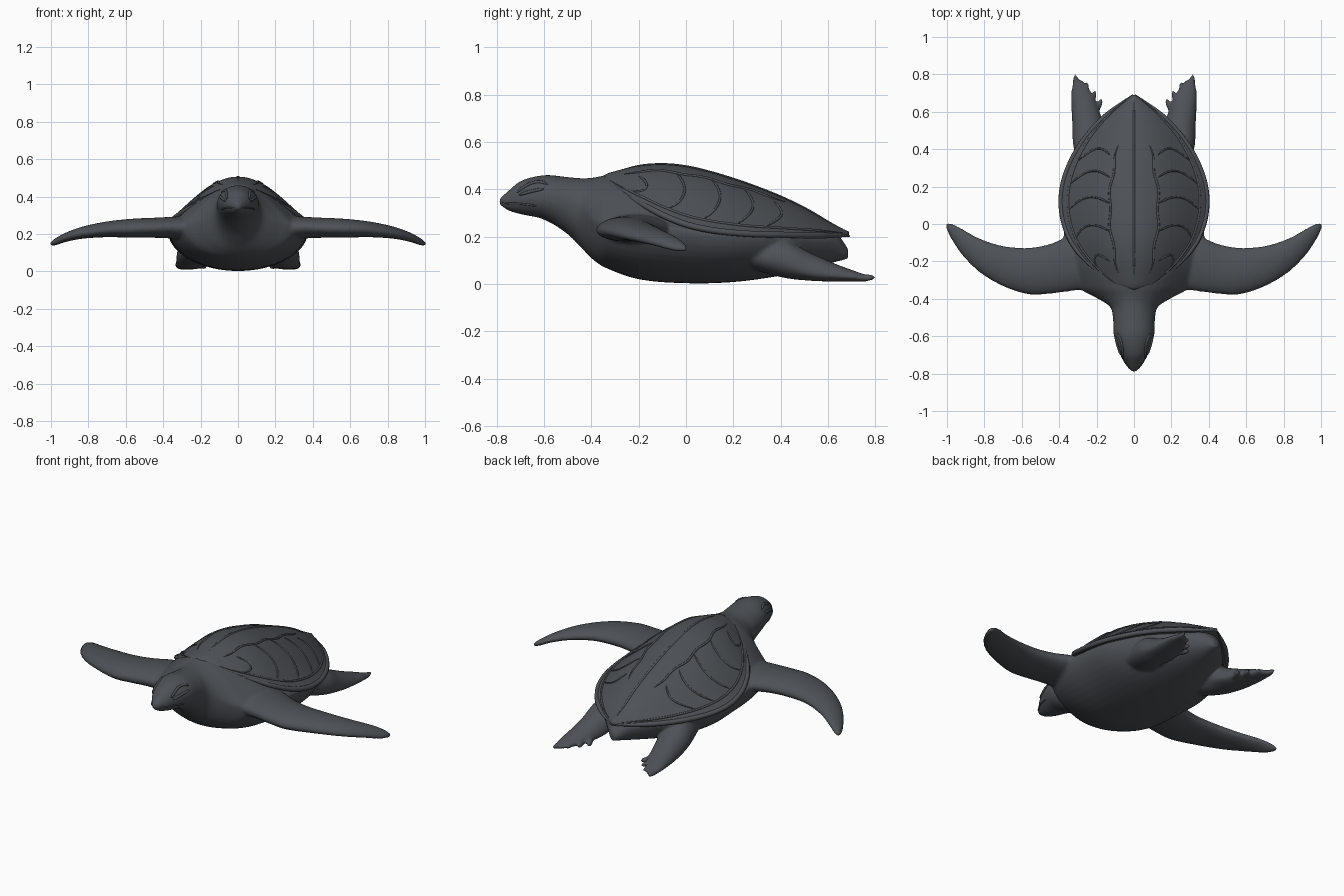
import bpy, bmesh, math
from mathutils import Vector, Matrix

cube = bpy.data.objects.get("Cube")
if cube:
    bpy.data.objects.remove(cube)

skin = bpy.data.materials.new("dark_slate")
skin.use_nodes = True
SLATE = (0.075, 0.083, 0.093, 1)
skin.diffuse_color = SLATE
skin.node_tree.nodes["Principled BSDF"].inputs["Base Color"].default_value = SLATE
skin.node_tree.nodes["Principled BSDF"].inputs["Roughness"].default_value = 0.7


def sample(table, u):
    """Smoothly interpolate the rows of a table by their first column."""
    n = len(table)
    u = min(max(u, table[0][0]), table[-1][0])
    i = max(k for k in range(n - 1) if table[k][0] <= u)
    a, b = table[i], table[i + 1]
    h = b[0] - a[0]
    t = (u - a[0]) / h

    def slope(k, c):
        p, q = table[max(k - 1, 0)], table[min(k + 1, n - 1)]
        return (q[c] - p[c]) / (q[0] - p[0])

    return [(2*t**3 - 3*t*t + 1) * a[c] + (t**3 - 2*t*t + t) * h * slope(i, c)
            + (3*t*t - 2*t**3) * b[c] + (t**3 - t*t) * h * slope(i + 1, c)
            for c in range(1, len(a))]


def loft(bm, table, place, steps=60, sides=48):
    """Rows: position, centre, half width, bottom, widest height, top, top sharpness."""
    rings = []
    for k in range(steps + 1):
        u = table[0][0] + (table[-1][0] - table[0][0]) * k / steps
        c, w, bot, mid, top, p = sample(table, u)
        w = max(w, 0.003)
        ring = []
        for j in range(sides):
            a = 2 * math.pi * j / sides
            s = math.sin(a)
            z = mid + (top - mid) * s**p if s > 0 else mid + (mid - bot) * s
            ring.append(bm.verts.new(place(u, c + w * math.cos(a), z)))
        rings.append(ring)
    faces = [bm.faces.new(rings[0]), bm.faces.new(rings[-1][::-1])]
    for r, q in zip(rings, rings[1:]):
        for j in range(sides):
            m = (j + 1) % sides
            faces.append(bm.faces.new((r[j], r[m], q[m], q[j])))
    bmesh.ops.recalc_face_normals(bm, faces=faces)


def finish(bm, name):
    mesh = bpy.data.meshes.new(name)
    bm.to_mesh(mesh)
    bm.free()
    mesh.materials.append(skin)
    mesh.polygons.foreach_set("use_smooth", [True] * len(mesh.polygons))
    obj = bpy.data.objects.new(name, mesh)
    bpy.context.collection.objects.link(obj)
    return obj


def tubes(name, paths, radius):
    curve = bpy.data.curves.new(name, "CURVE")
    curve.dimensions = "3D"
    curve.bevel_depth = radius
    curve.bevel_resolution = 2
    curve.use_fill_caps = True
    for path in paths:
        spline = curve.splines.new("POLY")
        spline.points.add(len(path) - 1)
        for point, co in zip(spline.points, path):
            point.co = (*co, 1)
            # taper towards both ends
        for k, point in enumerate(spline.points):
            point.radius = min(1, 0.3 + 6 * min(k, len(path) - 1 - k) / len(path))
    curve.materials.append(skin)
    obj = bpy.data.objects.new(name, curve)
    bpy.context.collection.objects.link(obj)


# Head, neck, belly and tail
BODY = [
    (-0.79, 0, 0.012, 0.335, 0.35, 0.36, 1),
    (-0.75, 0, 0.042, 0.31, 0.35, 0.395, 1),
    (-0.70, 0, 0.072, 0.295, 0.36, 0.435, 1),
    (-0.60, 0, 0.107, 0.272, 0.365, 0.46, 1),
    (-0.50, 0, 0.113, 0.21, 0.345, 0.452, 1),
    (-0.44, 0, 0.13, 0.15, 0.31, 0.447, 1.1),
    (-0.39, 0, 0.21, 0.10, 0.27, 0.45, 1.8),
    (-0.34, 0, 0.30, 0.068, 0.25, 0.46, 2.4),
    (-0.20, 0, 0.37, 0.02, 0.25, 0.47, 2.6),
    (0.00, 0, 0.375, 0.003, 0.23, 0.46, 2.6),
    (0.20, 0, 0.365, 0.008, 0.21, 0.40, 2.6),
    (0.40, 0, 0.28, 0.035, 0.20, 0.31, 2.6),
    (0.55, 0, 0.16, 0.07, 0.19, 0.24, 2),
    (0.64, 0, 0.07, 0.095, 0.17, 0.21, 1),
    (0.685, 0, 0.02, 0.105, 0.13, 0.15, 1),
]
FRONT_FLIPPER = [
    (0.20, -0.21, 0.13, 0.15, 0.23, 0.30, 1),
    (0.35, -0.215, 0.145, 0.175, 0.235, 0.292, 1),
    (0.45, -0.24, 0.133, 0.18, 0.23, 0.287, 1),
    (0.56, -0.252, 0.125, 0.18, 0.225, 0.282, 1),
    (0.70, -0.225, 0.108, 0.183, 0.22, 0.267, 1),
    (0.83, -0.165, 0.09, 0.175, 0.20, 0.24, 1),
    (0.92, -0.095, 0.07, 0.158, 0.18, 0.208, 1),
    (0.98, -0.035, 0.04, 0.138, 0.155, 0.175, 1),
    (1.005, -0.008, 0.012, 0.135, 0.145, 0.155, 1),
]
REAR_FLIPPER = [
    (0.28, 0.19, 0.10, 0.06, 0.12, 0.20, 1),
    (0.42, 0.235, 0.09, 0.025, 0.09, 0.185, 1),
    (0.52, 0.245, 0.085, 0.014, 0.05, 0.135, 1),
    (0.62, 0.262, 0.072, 0.01, 0.035, 0.09, 1),
    (0.70, 0.28, 0.055, 0.01, 0.03, 0.06, 1),
    (0.77, 0.303, 0.025, 0.01, 0.02, 0.035, 1),
]
TOES = [(0.308, 0.757, 80), (0.258, 0.717, 100), (0.218, 0.675, 108), (0.187, 0.632, 112)]

bm = bmesh.new()
loft(bm, BODY, lambda u, v, z: (v, u, z), 90)
for side in (1, -1):
    loft(bm, FRONT_FLIPPER, lambda u, v, z: (side * u, v, z))
    loft(bm, REAR_FLIPPER, lambda u, v, z: (side * v, u, z))
    for x, y, angle in TOES:
        a = math.radians(angle if side > 0 else 180 - angle)
        bmesh.ops.create_uvsphere(bm, u_segments=16, v_segments=10, radius=1, matrix=(
            Matrix.Translation((side * x, y, 0.027)) @ Matrix.Rotation(a, 4, "Z")
            @ Matrix.Diagonal((0.045, 0.015, 0.016, 1))))
body = finish(bm, "body_and_flippers")
remesh = body.modifiers.new("Blend", "REMESH")
remesh.mode = "VOXEL"
remesh.voxel_size = 0.009
remesh.use_smooth_shade = True
smooth = body.modifiers.new("Soften", "SMOOTH")
smooth.factor = 0.5
smooth.iterations = 5

# Domed shell with a pointed rear end
SHELL = [
    (-0.35, 0, 0.03, 0.40, 0.445, 0.458, 2.4),
    (-0.33, 0, 0.09, 0.39, 0.438, 0.468, 2.4),
    (-0.28, 0, 0.17, 0.35, 0.40, 0.482, 2.4),
    (-0.20, 0, 0.26, 0.30, 0.35, 0.50, 2.4),
    (-0.10, 0, 0.34, 0.25, 0.295, 0.507, 2.5),
    (0.00, 0, 0.383, 0.22, 0.255, 0.498, 2.6),
    (0.10, 0, 0.40, 0.20, 0.232, 0.475, 2.6),
    (0.20, 0, 0.393, 0.19, 0.22, 0.445, 2.6),
    (0.30, 0, 0.362, 0.188, 0.214, 0.41, 2.6),
    (0.40, 0, 0.31, 0.187, 0.212, 0.37, 2.5),
    (0.50, 0, 0.235, 0.188, 0.21, 0.322, 2.3),
    (0.60, 0, 0.13, 0.193, 0.21, 0.265, 2),
    (0.69, 0, 0.006, 0.20, 0.21, 0.22, 1.5),
]
bm = bmesh.new()
loft(bm, SHELL, lambda u, v, z: (v, u, z), 80, 64)
finish(bm, "shell")


def on_shell(s, y, lift=0.0):
    """Point on the shell, s being the fraction of its half width."""
    c, w, bot, mid, top, p = sample(SHELL, y)
    return Vector((s * w, y, mid + (top - mid) * max(0, 1 - s * s)**(p / 2) + lift))


def along(y0, y1, n, f):
    return [f(y0 + (y1 - y0) * k / n, k / n) for k in range(n + 1)]


# Rolled rim, seams and scute ridges
rim, seams, scutes = [], [], []
for side in (1, -1):
    rim.append(along(-0.26, 0.69, 50, lambda y, t: on_shell(side * 0.975, y, -0.008)))
    seams.append(along(-0.32, 0.66, 50, lambda y, t: on_shell(side * 0.88, y)))

    def long_ridge(y, t):
        x = 0.085 + 0.045 * math.sin(math.pi * t) + 0.006 * math.sin(t * 22)
        return on_shell(side * x / sample(SHELL, y)[1], y)

    seams.append(along(-0.26, 0.42, 40, long_ridge))
    # Scutes curve backwards towards the keel
    for y0 in (-0.2, -0.04, 0.11, 0.25, 0.37):
        s0 = 0.13 / sample(SHELL, y0)[1]
        scutes.append(along(0, 1, 16, lambda q, t: on_shell(
            side * (s0 + (0.87 - s0) * t), y0 + 0.05 * math.sin(t * 2.6) - 0.06 * t * t)))
tubes("shell_rim", rim, 0.014)
tubes("shell_seams", seams, 0.006)
tubes("scute_ridges", scutes, 0.005)
tubes("shell_keel", [along(-0.3, 0.68, 40, lambda y, t: on_shell(0, y, -0.003))], 0.007)


# Brows, eyelids and beak line, laid on the head
def on_head(side, y, degrees):
    c, w, bot, mid, top, p = sample(BODY, y)
    a = math.radians(degrees)
    h = (top - mid) if a > 0 else (mid - bot)
    return Vector((side * w * math.cos(a), y, mid + h * math.sin(a)))


brows, mouth = [], []
for side in (1, -1):
    brows.append(along(-0.715, -0.585, 14, lambda y, t: on_head(side, y, 25 + 22 * math.sin(2.6 * t))))
    brows.append(along(-0.705, -0.60, 12, lambda y, t: on_head(side, y, 14 + 9 * t)))
    mouth.append(along(-0.775, -0.63, 14, lambda y, t: on_head(side, y, -12 - 14 * t)))
tubes("brows_and_eyelids", brows, 0.007)
tubes("beak_line", mouth, 0.004)
